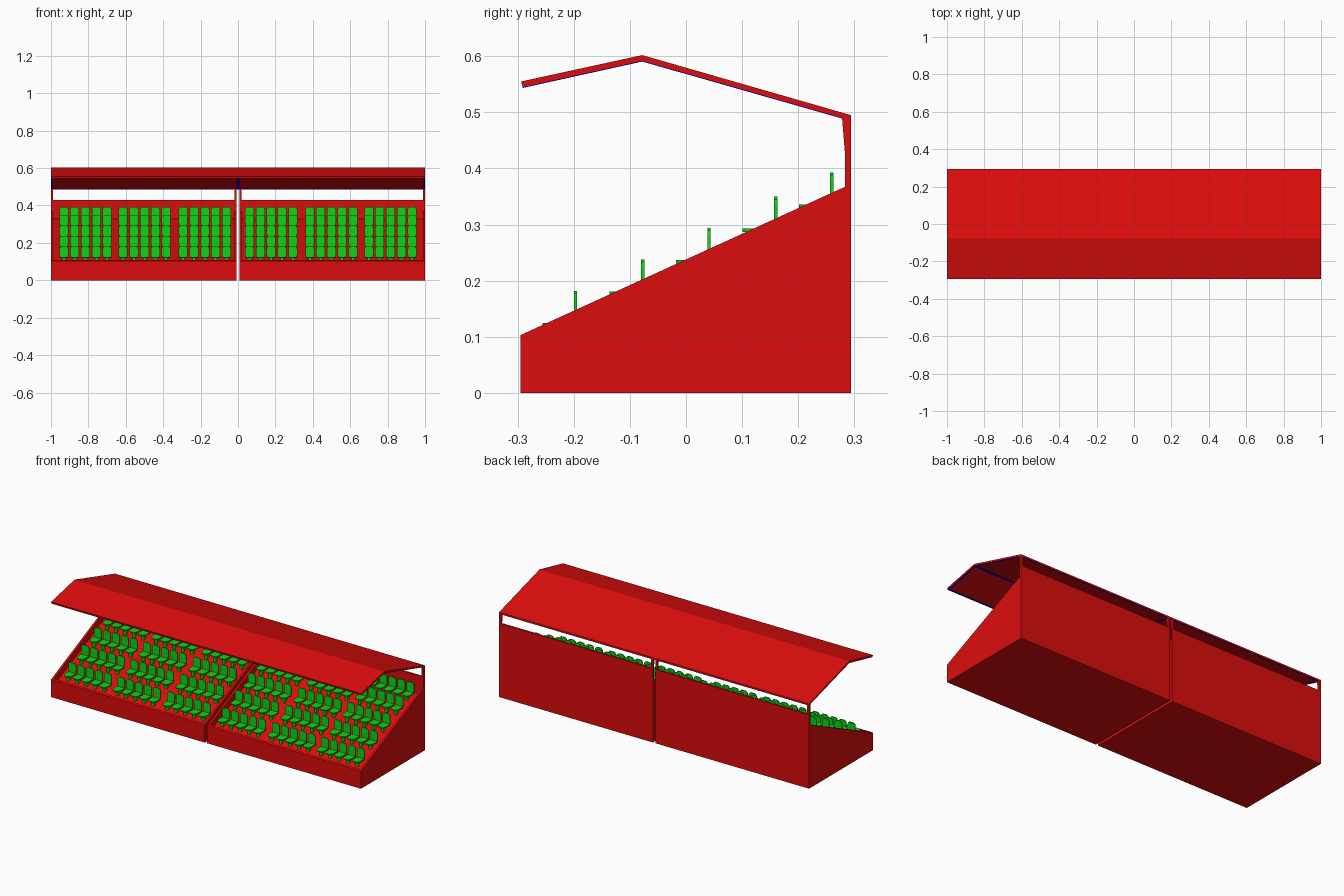
import bpy
import bmesh
from mathutils import Vector

cube = bpy.data.objects.get("Cube")
if cube:
    bpy.data.objects.remove(cube)


def material(name, colour):
    m = bpy.data.materials.new(name)
    m.use_nodes = True
    m.diffuse_color = (*colour, 1)
    m.node_tree.nodes["Principled BSDF"].inputs["Base Color"].default_value = (*colour, 1)
    return m


RED = material("red paint", (0.72, 0.004, 0.004))
GREEN = material("green plastic", (0.004, 0.66, 0.008))
BLUE = material("blue trim", (0.0, 0.0, 0.6))


def extrude(bm, points, offset):
    """Closed solid from a planar outline swept along an offset."""
    face = bm.faces.new([bm.verts.new(p) for p in points])
    result = bmesh.ops.extrude_face_region(bm, geom=[face], use_keep_orig=True)
    moved = [g for g in result["geom"] if isinstance(g, bmesh.types.BMVert)]
    bmesh.ops.translate(bm, verts=moved, vec=Vector(offset))


def finish(name, bm, mat, mirrored=True):
    bmesh.ops.recalc_face_normals(bm, faces=bm.faces)
    mesh = bpy.data.meshes.new(name)
    bm.to_mesh(mesh)
    bm.free()
    mesh.materials.append(mat)
    obj = bpy.data.objects.new(name, mesh)
    bpy.context.collection.objects.link(obj)
    if mirrored:
        mod = obj.modifiers.new("mirror", "MIRROR")
        mod.use_mirror_merge = False
    return obj


def prism(name, profile, x0, x1, mat, mirrored=True):
    """Side profile (y, z) swept from x0 to x1."""
    bm = bmesh.new()
    extrude(bm, [(x0, y, z) for y, z in profile], (x1 - x0, 0, 0))
    return finish(name, bm, mat, mirrored)


FRONT, BACK, INNER_BACK = -0.295, 0.294, 0.283
GAP, WALL = 0.008, 0.012


def rim(y):
    return 0.103 + (y - FRONT) * 0.457


def floor(y):
    return rim(y) - 0.04


# Terrace body: front board, sloping floor and back wall
lip = FRONT + 0.01
prism("terrace", [(FRONT, 0), (FRONT, rim(FRONT)), (lip, rim(lip)), (lip, floor(lip)),
                  (INNER_BACK, floor(INNER_BACK)), (INNER_BACK, 0.43), (BACK, 0.43), (BACK, 0)],
      GAP + WALL, 1 - WALL, RED)

# Side walls, each rising into a roof post at the back
side = [(FRONT, 0), (FRONT, rim(FRONT)), (INNER_BACK, rim(INNER_BACK)),
        (INNER_BACK, 0.43), (0.278, 0.492), (BACK, 0.487), (BACK, 0)]
prism("inner_side_wall", side, GAP, GAP + WALL, RED)
prism("outer_side_wall", side, 1 - WALL, 1, RED)

# Folded roof
under = [(-0.291, 0.545), (-0.078, 0.592), (BACK, 0.486)]
prism("roof", [(-0.294, 0.555), (-0.078, 0.602), (BACK, 0.495)] + under[::-1], -1, 1, RED, False)


# Thin trim under the roof
def trim(name, a, b, x0, x1):
    drop = 0.0015
    prism(name, [a, b, (b[0], b[1] - drop), (a[0], a[1] - drop)], x0, x1, BLUE)


for label, a, b in (("front", under[0], under[1]), ("rear", under[1], under[2])):
    a, b = Vector(a), Vector(b)
    step = (b - a).normalized() * 0.008
    trim(label + "_end_trim", a, b, 0.991, 0.999)
    trim(label + "_centre_trim", a, b, 0, 0.007)
    trim(label + "_lower_trim", a, a + step, 0, 0.999)
    trim(label + "_upper_trim", b - step, b, 0, 0.999)


# Seats
def add_chair(bm, x, y, top):
    w, seat = 0.024, top - 0.057
    # backrest with clipped upper corners
    right = [(w * 0.8, seat - 0.004), (w, seat + 0.012), (w, top - 0.013),
             (w * 0.85, top - 0.005), (w * 0.5, top)]
    outline = right + [(-px, z) for px, z in reversed(right)]
    extrude(bm, [(x + px, y - 0.003, z) for px, z in outline], (0, 0.006, 0))
    # seat pan with a rounded front
    right = [(w, y - 0.003), (w, y - 0.04), (w * 0.8, y - 0.052), (w * 0.4, y - 0.059)]
    outline = right + [(-px, py) for px, py in reversed(right)]
    extrude(bm, [(x + px, py, seat) for px, py in outline], (0, 0, -0.006))
    # pedestal
    leg = [(-0.008, -0.04), (0.008, -0.04), (0.008, -0.02), (-0.008, -0.02)]
    base = floor(y - 0.04)
    extrude(bm, [(x + px, y + py, base) for px, py in leg], (0, 0, seat - 0.004 - base))


rows = [(-0.197, 0.182), (-0.077, 0.238), (0.041, 0.294), (0.16, 0.35), (0.26, 0.393)]
for number, (y, top) in enumerate(rows, 1):
    bm = bmesh.new()
    for start in (0.062, 0.384, 0.7):
        for i in range(5):
            add_chair(bm, start + i * 0.0577, y, top)
    finish(f"seat_row_{number}", bm, GREEN)
